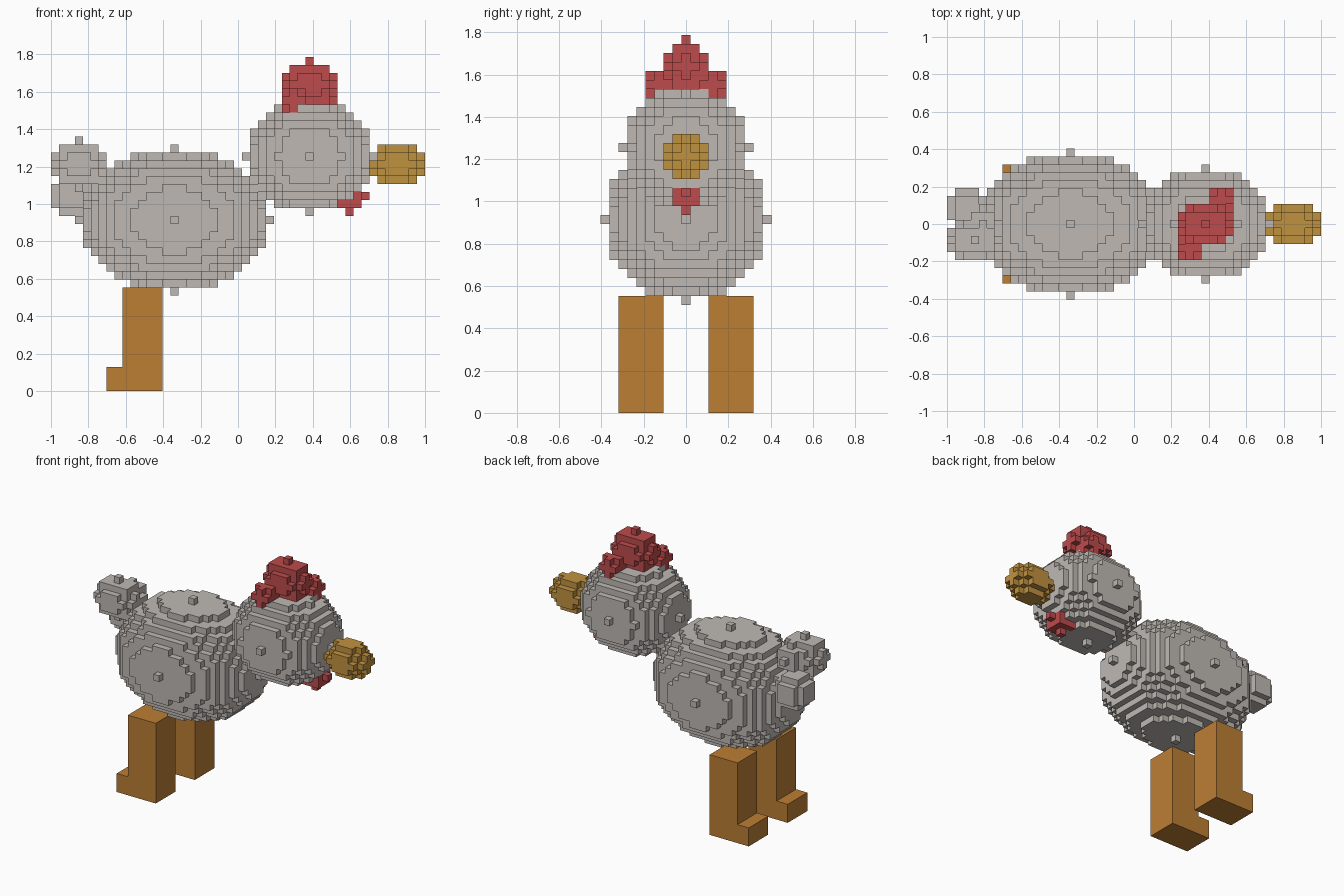
import bpy, bmesh, math
from mathutils import Vector

cube = bpy.data.objects.get("Cube")
if cube:
    bpy.data.objects.remove(cube, do_unlink=True)

V = 2 / 47  # edge length of one block


def material(name, rgb):
    m = bpy.data.materials.new(name)
    m.diffuse_color = (*rgb, 1)
    m.use_nodes = True
    bsdf = m.node_tree.nodes["Principled BSDF"]
    bsdf.inputs["Base Color"].default_value = (*rgb, 1)
    bsdf.inputs["Roughness"].default_value = 0.8
    return m


GREY = material("warm grey feathers", (0.52, 0.485, 0.45))
RED = material("comb red", (0.515, 0.07, 0.072))
YELLOW = material("beak yellow", (0.527, 0.287, 0.051))
ORANGE = material("leg orange", (0.503, 0.209, 0.034))


def ellipsoid(centre, radii):
    """Grid cells whose centres lie inside an ellipsoid."""
    spans = [range(c - math.ceil(r), c + math.ceil(r) + 1)
             for c, r in zip(centre, radii)]
    return {(x, y, z) for x in spans[0] for y in spans[1] for z in spans[2]
            if sum(((p - c) / r) ** 2 for p, c, r in
                   zip((x, y, z), centre, radii)) <= 1.0001}


# Blocky round parts: name, material, list of (centre cell, radii in cells)
PARTS = [
    ("body", GREY, [((15, 0, 21), (12, 9, 9))]),
    ("head", GREY, [((32, 0, 29), (8, 7, 7))]),
    ("beak", YELLOW, [((43, 0, 28), (3.5, 2.5, 2.5))]),
    ("wattle", RED, [((37, 0, 24), (2, 2, 2))]),
    ("comb", RED, [((32, 0, 38), (3.5, 2.5, 3)),
                   ((34, 3, 36), (1.5, 1.5, 1.5)),
                   ((30, -3, 36), (1.5, 1.5, 1.5))]),
    ("tail", GREY, [((3, -2, 28), (3.5, 2.5, 3)),
                    ((2, 2, 24), (2.5, 2.5, 2.5)),
                    ((4, 0, 28), (2, 2, 2))]),
]

# Earlier parts keep the cells they share with later ones
occupied = set()
cells_of = {}
for name, mat, blobs in PARTS:
    cells = set().union(*(ellipsoid(c, r) for c, r in blobs)) - occupied
    cells_of[name] = cells
    occupied |= cells


def finish(name, bm, mat):
    mesh = bpy.data.meshes.new(name)
    bm.to_mesh(mesh)
    bm.free()
    mesh.materials.append(mat)
    ob = bpy.data.objects.new(name, mesh)
    bpy.context.collection.objects.link(ob)
    return ob


def block_part(name, cells, mat):
    """Outer skin of a set of cells."""
    bm = bmesh.new()
    verts = {}

    def vert(p):
        key = tuple(round(c * 2) for c in p)
        if key not in verts:
            verts[key] = bm.verts.new(((p[0] - 23) * V, p[1] * V, (p[2] + 0.5) * V))
        return verts[key]

    for cell in sorted(cells):
        for axis in range(3):
            for sign in (-1, 1):
                n = Vector((0, 0, 0))
                n[axis] = sign
                if tuple(int(a + b) for a, b in zip(cell, n)) in occupied:
                    continue
                u = Vector((0, 0, 0))
                u[(axis + 1) % 3] = 1
                w = n.cross(u)
                mid = Vector(cell) + n / 2
                bm.faces.new([vert(mid + a * u / 2 + b * w / 2)
                              for a, b in ((-1, -1), (1, -1), (1, 1), (-1, 1))])
    return finish(name, bm, mat)


for name, mat, blobs in PARTS:
    block_part(name, cells_of[name], mat)

# Legs: an L-shaped side profile with the foot pointing to -x, extruded in y
PROFILE = [(7, 0), (14, 0), (14, 13), (9, 13), (9, 3), (7, 3)]


def leg(name, y0):
    bm = bmesh.new()
    face = bm.faces.new([bm.verts.new((x * V - 1, y0 * V, z * V)) for x, z in PROFILE])
    ext = bmesh.ops.extrude_face_region(bm, geom=[face])
    moved = [g for g in ext["geom"] if isinstance(g, bmesh.types.BMVert)]
    bmesh.ops.translate(bm, verts=moved, vec=(0, 5 * V, 0))
    bmesh.ops.recalc_face_normals(bm, faces=bm.faces)
    return finish(name, bm, ORANGE)


leg("front_leg", -7.5)
leg("back_leg", 2.5)
